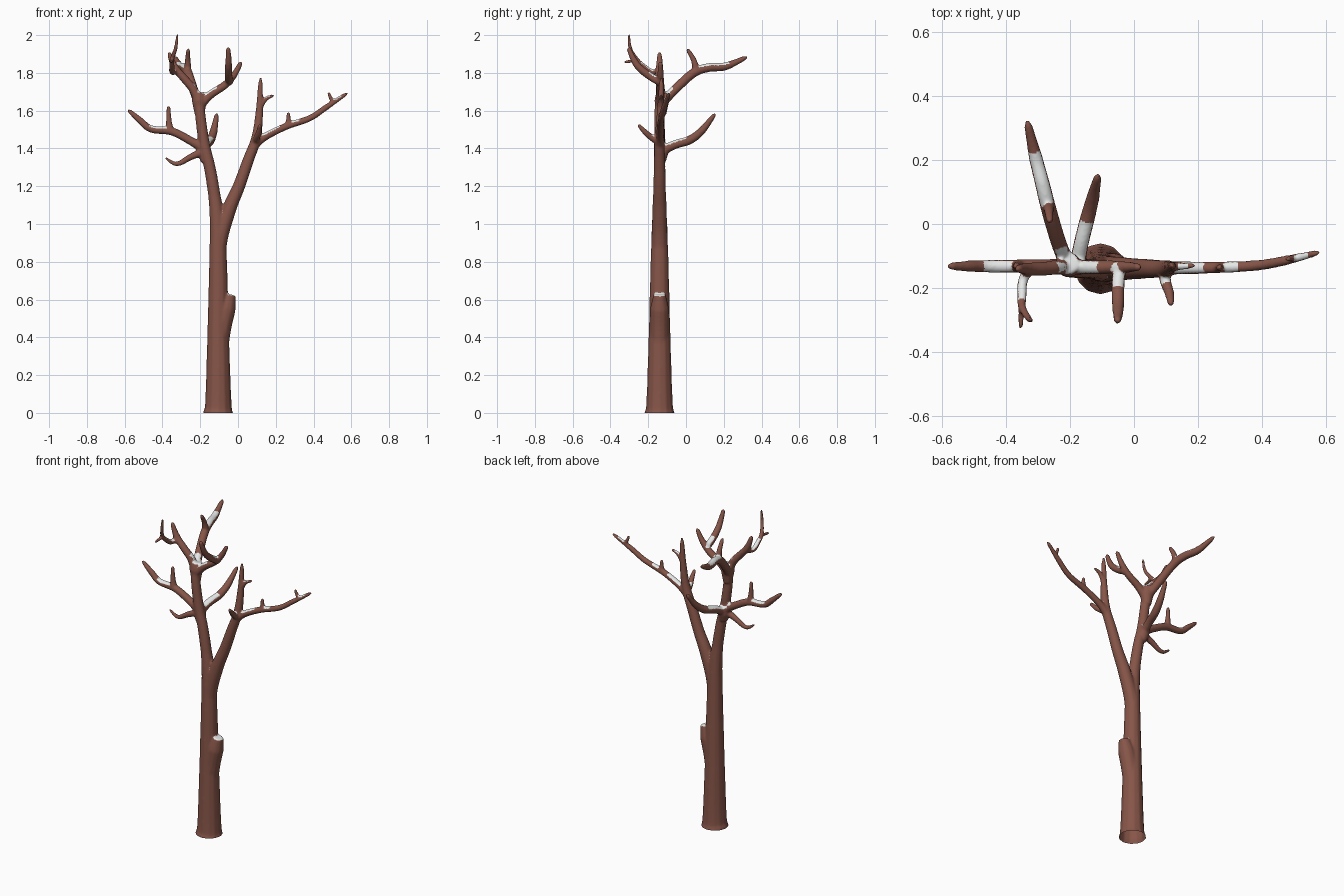
import bpy, bmesh, math
from mathutils import Vector


def material(name, rgb):
    m = bpy.data.materials.new(name)
    m.diffuse_color = (*rgb, 1)
    return m


bark = material("bark_brown", (0.24, 0.091, 0.065))
snow_white = material("snow_white", (0.86, 0.87, 0.87))

curve = bpy.data.curves.new("branches", 'CURVE')
curve.dimensions = '3D'
curve.bevel_depth = 1.0
curve.bevel_resolution = 4
curve.use_fill_caps = True
snow = []          # (position, reach) of every snowy sample
STEPS = 6


def limb(points, radii, snowy=None, blunt=False):
    """Smooth tapered limb; snowy = (from, to) in control point numbers."""
    p = [Vector(q) for q in points]
    p = [2 * p[0] - p[1]] + p + [2 * p[-1] - p[-2]]
    n = len(points) - 1
    samples = []
    for k in range(n * STEPS + 1):
        s = k / STEPS
        i = min(int(s), n - 1)
        t = s - i
        a, b, c, d = p[i:i + 4]
        pos = 0.5 * (2 * b + (c - a) * t + (2 * a - 5 * b + 4 * c - d) * t * t
                     + (3 * b - a - 3 * c + d) * t ** 3)
        u = s / n * (len(radii) - 1)
        j = min(int(u), len(radii) - 2)
        r = radii[j] + (radii[j + 1] - radii[j]) * (u - j)
        if k == n * STEPS and not blunt:
            r *= 0.5                        # rounded tip
        samples.append((pos, r))
        if snowy and snowy[0] <= s <= snowy[1]:
            snow.append((pos, r * 1.25))
    sp = curve.splines.new('POLY')
    sp.points.add(len(samples) - 1)
    for pt, (pos, r) in zip(sp.points, samples):
        pt.co = (*pos, 1)
        pt.radius = r


Y = -0.14
# trunk with flared foot, running on into the left stem
limb([(-.105, Y, -.06), (-.105, Y, 0), (-.104, Y, .06), (-.105, Y, .4), (-.105, Y, .75), (-.109, Y, 1.0),
      (-.125, Y, 1.15), (-.15, Y, 1.3), (-.178, Y, 1.42), (-.2, Y, 1.58), (-.205, -.135, 1.67)],
     [.09, .08, .07, .058, .049, .041, .033, .031, .030, .028, .026])
# broken stub
limb([(-.1, Y, .28), (-.09, Y, .42), (-.062, Y, .55), (-.042, Y, .628)],
     [.045, .05, .05, .032], (2.8, 3), True)
# swellings where the crown and middle branches fork
limb([(-.203, -.13, 1.58), (-.205, -.128, 1.65), (-.208, -.122, 1.695)], [.027, .04, .036], None, True)
limb([(-.17, -.135, 1.33), (-.178, -.128, 1.38), (-.182, -.12, 1.425)], [.028, .036, .028], None, True)
# left half of the crown
limb([(-.2, -.135, 1.62), (-.235, -.135, 1.71), (-.285, Y, 1.77), (-.335, Y, 1.83), (-.367, Y, 1.91)],
     [.026, .024, .022, .02, .012])
limb([(-.33, Y, 1.81), (-.348, -.18, 1.805), (-.35, -.225, 1.835), (-.35, -.26, 1.87), (-.33, -.295, 1.93),
      (-.32, -.302, 2.007)], [.017, .016, .015, .013, .011, .007], (.8, 2.3))
limb([(-.35, -.255, 1.868), (-.353, -.29, 1.862), (-.355, -.328, 1.857)], [.012, .008])
# right half of the crown
limb([(-.2, -.135, 1.63), (-.145, -.135, 1.685), (-.07, -.135, 1.735), (-.02, -.135, 1.79), (.018, -.135, 1.86)],
     [.025, .023, .021, .018, .012], (.2, 1.4))
limb([(-.045, -.135, 1.75), (-.05, -.19, 1.782), (-.05, -.25, 1.83), (-.05, -.282, 1.88), (-.052, -.305, 1.935)],
     [.022, .021, .018, .012], (.1, 1.0))
# upper branch reaching back
limb([(-.205, -.135, 1.63), (-.235, -.06, 1.71), (-.265, .04, 1.80), (-.285, .12, 1.828), (-.308, .21, 1.835),
      (-.335, .325, 1.885)], [.025, .025, .025, .024, .022, .012], (2.3, 4))
limb([(-.266, .055, 1.81), (-.266, .04, 1.87), (-.263, .005, 1.928)], [.02, .011])
# middle left branch with twig
limb([(-.175, -.135, 1.395), (-.25, -.132, 1.44), (-.35, -.132, 1.49), (-.46, -.132, 1.503), (-.52, -.132, 1.55),
      (-.583, -.132, 1.605)], [.027, .023, .022, .02, .018, .011], (2.1, 3.1))
limb([(-.36, -.132, 1.49), (-.366, -.132, 1.55), (-.368, -.132, 1.627)], [.022, .015, .011])
# low drooping twig
limb([(-.18, Y, 1.385), (-.25, Y, 1.355), (-.325, Y, 1.318), (-.388, Y, 1.352)], [.022, .018, .013, .007])
# middle branch reaching back
limb([(-.18, Y, 1.38), (-.165, -.06, 1.42), (-.145, .02, 1.445), (-.128, .085, 1.495), (-.112, .155, 1.585)],
     [.026, .024, .024, .021, .012], (.4, 1.8))
# right stem and upright
limb([(-.106, Y, .72), (-.1, Y, .9), (-.046, Y, 1.08), (.005, Y, 1.2), (.055, Y, 1.34), (.095, Y, 1.45),
      (.112, -.135, 1.58), (.12, -.13, 1.777)], [.045, .043, .038, .033, .03, .027, .021, .011])
limb([(.11, -.135, 1.6), (.145, -.132, 1.66), (.193, -.13, 1.682)], [.015, .013, .008], (1.1, 1.4))
# forward twig of the right stem
limb([(.09, Y, 1.43), (.1, -.185, 1.46), (.11, -.215, 1.485), (.116, -.255, 1.528)],
     [.02, .018, .016, .01], (.4, .9))
# long right branch with twigs
limb([(.08, Y, 1.41), (.14, -.137, 1.46), (.25, -.136, 1.515), (.38, -.13, 1.56), (.47, -.115, 1.62),
      (.582, -.088, 1.695)], [.025, .021, .019, .017, .016, .01], (1, 1.7))
limb([(.26, -.136, 1.515), (.267, -.136, 1.55), (.266, -.136, 1.592)], [.016, .01])
limb([(.51, -.105, 1.645), (.492, -.108, 1.665), (.478, -.11, 1.698)], [.013, .009])

# extra snow caught in forks
for x, y, z, r in [(-.212, -.12, 1.70, .055), (-.09, Y, 1.055, .045), (-.035, Y, .63, .045), (.305, -.133, 1.54, .026),
                   (.525, -.102, 1.665, .026), (-.19, -.11, 1.42, .05), (.10, -.155, 1.46, .025)]:
    snow.append((Vector((x, y, z)), r))

# turn the limbs into one fused, softened skin
source = bpy.data.objects.new("branches", curve)
bpy.context.collection.objects.link(source)
bpy.context.view_layer.update()
dg = bpy.context.evaluated_depsgraph_get()
raw = bpy.data.meshes.new_from_object(source.evaluated_get(dg))
bm = bmesh.new()
bm.from_mesh(raw)
bmesh.ops.remove_doubles(bm, verts=bm.verts, dist=1e-5)
bmesh.ops.recalc_face_normals(bm, faces=bm.faces)
bm.to_mesh(raw)
bm.free()
bpy.data.objects.remove(source)

temp = bpy.data.objects.new("fused", raw)
bpy.context.collection.objects.link(temp)
rm = temp.modifiers.new("fuse", 'REMESH')
rm.mode = 'VOXEL'
rm.voxel_size = 0.0052
sm = temp.modifiers.new("soften", 'SMOOTH')
sm.factor = 0.5
sm.iterations = 12
bpy.context.view_layer.update()
dg = bpy.context.evaluated_depsgraph_get()
mesh = bpy.data.meshes.new_from_object(temp.evaluated_get(dg))
bpy.data.objects.remove(temp)
mesh.name = "bare_tree"
mesh.materials.clear()
mesh.materials.append(bark)
mesh.materials.append(snow_white)

# open flat foot, then snow on upward faces near the snowy samples
bm = bmesh.new()
bm.from_mesh(mesh)
bmesh.ops.recalc_face_normals(bm, faces=bm.faces)
bmesh.ops.bisect_plane(bm, geom=bm.verts[:] + bm.edges[:] + bm.faces[:], plane_co=(0, 0, 0),
                       plane_no=(0, 0, 1), clear_inner=True)
bm.normal_update()
for f in bm.faces:
    f.material_index = 0
    if f.normal.z > 0.45:
        c = f.calc_center_median()
        if any((c - p).length_squared < r * r for p, r in snow):
            f.material_index = 1
bm.to_mesh(mesh)
bm.free()

tree = bpy.data.objects.new("bare_tree", mesh)
bpy.context.collection.objects.link(tree)
bpy.context.view_layer.objects.active = tree
tree.select_set(True)
bpy.ops.object.shade_smooth_by_angle(angle=math.radians(50))
